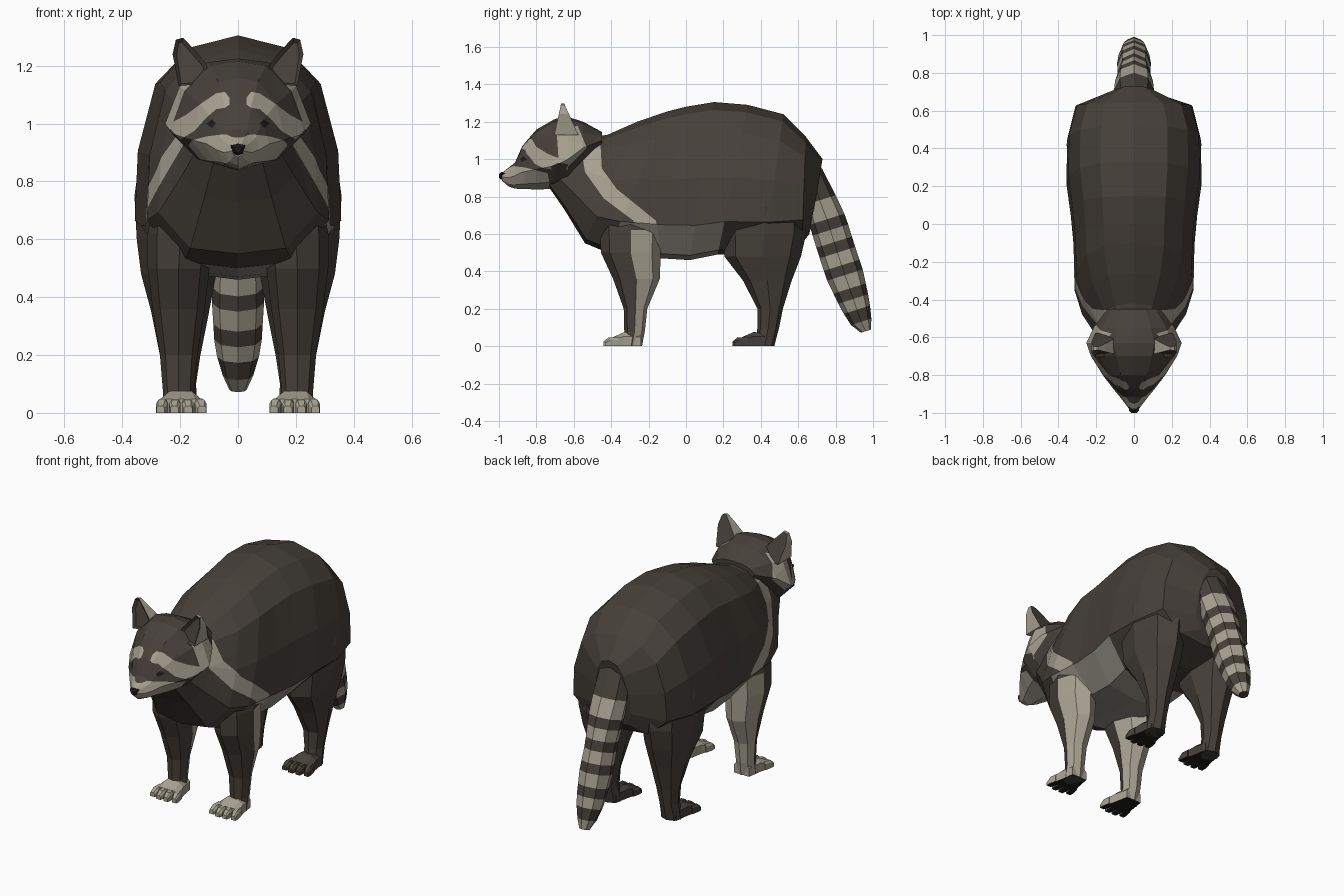
import bpy, bmesh, math
from mathutils import Vector

if "Cube" in bpy.data.objects:
    bpy.data.objects.remove(bpy.data.objects["Cube"])


def material(name, rgb):
    m = bpy.data.materials.new(name)
    m.diffuse_color = (*rgb, 1)
    m.use_nodes = True
    m.node_tree.nodes["Principled BSDF"].inputs["Base Color"].default_value = m.diffuse_color
    return m


MATS = [material("dark brown fur", (0.062, 0.052, 0.042)),
        material("pale fur", (0.39, 0.36, 0.285)),
        material("grey belly fur", (0.29, 0.28, 0.235)),
        material("black skin", (0.013, 0.012, 0.011))]
DARK, PALE, BELLY, BLACK = range(4)


def finish(bm, name, mirror=False):
    bmesh.ops.recalc_face_normals(bm, faces=bm.faces)
    me = bpy.data.meshes.new(name)
    bm.to_mesh(me)
    bm.free()
    for m in MATS:
        me.materials.append(m)
    ob = bpy.data.objects.new(name, me)
    bpy.context.collection.objects.link(ob)
    if mirror:
        ob.modifiers.new("mirror", 'MIRROR').use_mirror_merge = False
    return ob


def loft(rings, bm=None):
    """Skin a list of closed rings and cap both ends."""
    bm = bm or bmesh.new()
    vs = [[bm.verts.new(p) for p in r] for r in rings]
    n = len(rings[0])
    for a, b in zip(vs, vs[1:]):
        for i in range(n):
            bm.faces.new((a[i], a[(i + 1) % n], b[(i + 1) % n], b[i]))
    bm.faces.new(vs[0])
    bm.faces.new(vs[-1][::-1])
    bmesh.ops.recalc_face_normals(bm, faces=bm.faces)
    return bm


def symmetric(half):
    """Half outline, top to bottom, into a full ring."""
    return half + [(-x, y, z) for x, y, z in half[-2:0:-1]]


def paint(bm, poly, view, mat, cond=lambda f, c: True):
    """Cut a convex 2D shape into the faces and colour what lies inside it."""
    k = 1 if view == 'side' else 0
    axis = Vector((1, 0, 0)) if k else Vector((0, 1, 0))
    lo = [min(p[i] for p in poly) for i in (0, 1)]
    hi = [max(p[i] for p in poly) for i in (0, 1)]
    edges = list(zip(poly, poly[1:] + poly[:1]))

    def near(f):
        us, ws = [v.co[k] for v in f.verts], [v.co.z for v in f.verts]
        return max(us) > lo[0] and min(us) < hi[0] and max(ws) > lo[1] and min(ws) < hi[1]

    for a, b in edges:
        d = Vector((0, 0, b[1] - a[1]))
        d[k] = b[0] - a[0]
        co = Vector((0, 0, a[1]))
        co[k] = a[0]
        fs = [f for f in bm.faces if near(f)]
        geom = fs + list({e for f in fs for e in f.edges}) + list({v for f in fs for v in f.verts})
        bmesh.ops.bisect_plane(bm, geom=geom, dist=1e-5, plane_co=co, plane_no=d.cross(axis).normalized())
    bm.normal_update()
    for f in bm.faces:
        c = f.calc_center_median()
        s = [(b[0] - a[0]) * (c.z - a[1]) - (b[1] - a[1]) * (c[k] - a[0]) for a, b in edges]
        if (min(s) > 0 or max(s) < 0) and cond(f, c):
            f.material_index = mat


def band(bm, left, right, view, mat, cond=lambda f, c: True):
    for i in range(len(left) - 1):
        paint(bm, [left[i], left[i + 1], right[i + 1], right[i]], view, mat, cond)


# Body: slanted rings (top y, top z, bottom y, bottom z, half width)
BODY = [(-.55, 1.11, -.74, .86, .14), (-.42, 1.13, -.65, .73, .195), (-.26, 1.20, -.54, .55, .275),
        (-.10, 1.255, -.42, .50, .315), (0, 1.28, -.14, .47, .32), (.15, 1.305, .02, .46, .335),
        (.33, 1.29, .17, .49, .357), (.52, 1.24, .42, .50, .355), (.64, 1.12, .62, .55, .31),
        (.73, 1.0, .66, .60, .11)]
SECTION = [(0, 0), (.5, .05), (.8, .19), (.97, .48), (1, .78), (.6, .97), (0, 1)]
bm = loft([symmetric([(u * w, y0 + (y1 - y0) * t, z0 + (z1 - z0) * t) for u, t in SECTION])
           for y0, z0, y1, z1, w in BODY])
for f in bm.faces:
    c = f.calc_center_median()
    if f.normal.z < -.3 and -.33 < c.y < .22 and c.z < .68:
        f.material_index = BELLY
# pale shoulder stripe
band(bm, [(-.57, 1.12), (-.54, .93), (-.44, .79), (-.28, .67), (-.25, .55)],
     [(-.46, 1.13), (-.45, .95), (-.37, .84), (-.16, .67), (-.14, .55)],
     'side', PALE, lambda f, c: abs(c.x) > .09)
finish(bm, "body")

# Head: upright rings (y, top z, bottom z, half width, height of widest point)
HEAD = [(-.985, .925, .885, .022, .905), (-.95, .953, .855, .048, .90), (-.915, .98, .842, .075, .91),
        (-.875, 1.07, .84, .108, .93), (-.80, 1.158, .838, .165, .945), (-.70, 1.215, .84, .228, .965),
        (-.63, 1.225, .86, .252, 1.0), (-.55, 1.20, .93, .215, 1.06), (-.45, 1.145, 1.0, .14, 1.10)]
bm = loft([symmetric([(0, y, t), (.42 * w, y, t - .06 * (t - m)), (.8 * w, y, t - .42 * (t - m)), (w, y, m),
                      (.62 * w, y, b + .3 * (m - b)), (0, y, b)]) for y, t, b, w, m in HEAD])
# pale cheeks, muzzle and brow bands
paint(bm, [(-.69, 1.13), (-.58, 1.18), (-.53, 1.06), (-.62, .97), (-.68, .98)], 'side', PALE)
band(bm, [(-1.01, .93), (-.92, .963), (-.86, .955), (-.74, .925)],
     [(-1.01, .82), (-.92, .82), (-.86, .82), (-.72, .82)], 'side', PALE)
front = lambda f, c: c.y < -.62
for s in (-1, 1):
    band(bm, [(s * x, z) for x, z in [(.03, 1.09), (.045, 1.11), (.075, 1.105), (.12, 1.075), (.18, 1.03), (.245, .995)]],
         [(s * x, z) for x, z in [(.03, 1.065), (.045, 1.055), (.075, 1.05), (.11, 1.02), (.15, .975), (.20, .945)]],
         'front', PALE, front)
    paint(bm, [(s * .075, 1.0), (s * .09, 1.015), (s * .11, 1.0), (s * .09, .985)], 'front', BLACK, front)
finish(bm, "head")

# Nose
bm = loft([symmetric([(0, y, .91 + h), (w, y, .91 + h * .7), (w * .6, y, .91 - h * .7), (0, y, .91 - h)])
           for y, w, h in [(-.96, .026, .022), (-.988, .026, .02), (-1.0, .014, .01)]])
for f in bm.faces:
    f.material_index = BLACK
finish(bm, "nose")

# Ears: wedge with pale rim and hollow dark front
EAR = [(.10, 1.14), (.108, 1.205), (.15, 1.255), (.19, 1.297), (.215, 1.29), (.226, 1.24), (.205, 1.13)]
bm = loft([[(x, -.70 + .22 * (z - 1.15), z) for x, z in EAR],
           [(x, -.585 - .45 * (z - 1.15), z) for x, z in EAR]])
for f in bm.faces:
    f.material_index = DARK if abs(f.normal.y) > .75 else PALE
hollow = [f for f in bm.faces if f.normal.y < -.75]
bmesh.ops.inset_individual(bm, faces=hollow, thickness=.014, depth=-.015)
finish(bm, "ear", True)


# Legs: octagonal rings (z, centre x, centre y, radius x, radius y)
def leg(name, rings, pale_back):
    bm = loft([[(x + rx * math.cos(i * math.pi / 4), y + ry * math.sin(i * math.pi / 4), z)
                for i in range(8)] for z, x, y, rx, ry in rings])
    for f in bm.faces:
        if pale_back and f.normal.y > .2 and f.calc_center_median().z < .68:
            f.material_index = PALE
    finish(bm, name, True)


leg("front_leg", [(.80, .19, -.31, .09, .13), (.62, .20, -.295, .112, .165), (.50, .205, -.295, .107, .16),
                  (.36, .205, -.265, .09, .125), (.20, .205, -.27, .065, .063), (.08, .205, -.275, .055, .055),
                  (0, .20, -.29, .06, .055)], True)
leg("hind_leg", [(.95, .19, .42, .14, .19), (.75, .20, .42, .158, .22), (.60, .21, .42, .14, .222),
                 (.48, .205, .41, .13, .205), (.35, .20, .435, .10, .13), (.20, .20, .45, .07, .068),
                 (.10, .20, .44, .055, .058), (0, .20, .42, .06, .052)], False)


# Paws: wedge foot with four tapered toes
def paw(name, heel, mat):
    def slab(x, y, w, h):
        return [(x - w, y, 0), (x - w, y, h * .7), (x - w * .6, y, h), (x + w * .6, y, h), (x + w, y, h * .7), (x + w, y, 0)]
    bm = loft([slab(.20, heel, .05, .07), slab(.198, heel - .09, .065, .075), slab(.196, heel - .15, .082, .048)])
    for i in range(4):
        a = i - 1.5
        reach = .208 - .012 * abs(a)
        loft([slab(.196 + .040 * a, heel - .12, .018, .05), slab(.196 + .045 * a, heel - reach + .025, .02, .045),
              slab(.196 + .048 * a, heel - reach, .014, .024)], bm)
    for f in bm.faces:
        f.material_index = BLACK if f.normal.z < -.5 else mat
    finish(bm, name, True)


paw("front_paw", -.24, PALE)
paw("hind_paw", .45, DARK)

# Tail: path keys (y, z, half width, half depth), ring-striped
TAIL = [(.66, .95, .10, .06), (.715, .78, .105, .09), (.76, .66, .10, .10), (.80, .53, .085, .10),
        (.85, .38, .09, .10), (.905, .22, .08, .08), (.94, .12, .05, .055), (.962, .08, .03, .028)]
stops = [0, 1, 1.85, 2.3, 2.8, 3.2, 3.65, 4.0, 4.45, 4.8, 5.25, 5.9, 7]


def tail_ring(s):
    i = min(int(s), len(TAIL) - 2)
    y, z, rx, r = (a + (b - a) * (s - i) for a, b in zip(TAIL[i], TAIL[i + 1]))
    return [(rx * math.cos(k * math.pi / 4), y + .95 * r * math.sin(k * math.pi / 4),
             z + .3 * r * math.sin(k * math.pi / 4)) for k in range(8)]


bm = loft([tail_ring(s) for s in stops])
for i, f in enumerate(bm.faces):
    f.material_index = PALE if (i // 8) % 2 and i < 8 * (len(stops) - 1) else DARK
finish(bm, "tail")
